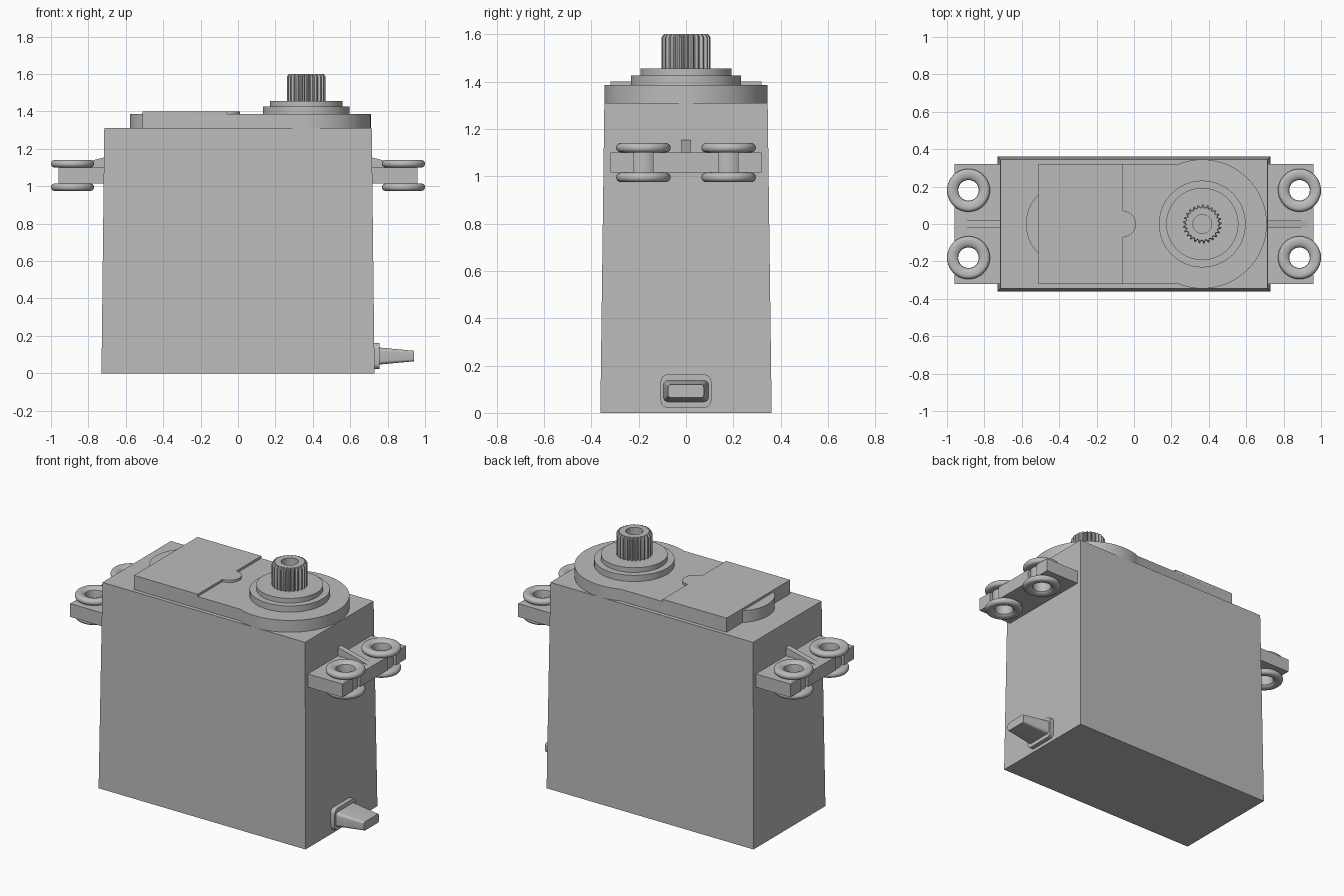
import bpy
import bmesh
from math import sin, cos, radians, pi, asin, degrees

cube = bpy.data.objects.get("Cube")
if cube:
    bpy.data.objects.remove(cube, do_unlink=True)

grey = bpy.data.materials.new("plain grey")
grey.use_nodes = True
colour = (0.5, 0.5, 0.5, 1)
grey.diffuse_color = colour
grey.node_tree.nodes["Principled BSDF"].inputs["Base Color"].default_value = colour

SHAFT_X = 0.365
GROMMET_X, GROMMET_Y = 0.885, 0.18


def loft(name, rings, closed=False, smooth=True, mirror=None):
    """Skin a list of equal-length rings; cap the ends or join last to first."""
    bm = bmesh.new()
    loops = [[bm.verts.new(p) for p in ring] for ring in rings]
    pairs = list(zip(loops, loops[1:]))
    if closed:
        pairs.append((loops[-1], loops[0]))
    else:
        bm.faces.new(loops[0])
        bm.faces.new(loops[-1])
    for a, b in pairs:
        for i in range(len(a)):
            bm.faces.new((a[i - 1], a[i], b[i], b[i - 1]))
    bmesh.ops.recalc_face_normals(bm, faces=bm.faces)
    mesh = bpy.data.meshes.new(name)
    bm.to_mesh(mesh)
    bm.free()
    mesh.materials.append(grey)
    ob = bpy.data.objects.new(name, mesh)
    bpy.context.collection.objects.link(ob)
    if mirror:
        mod = ob.modifiers.new("mirror", "MIRROR")
        mod.use_axis = mirror
    if smooth:
        bpy.ops.object.select_all(action="DESELECT")
        ob.select_set(True)
        bpy.context.view_layer.objects.active = ob
        bpy.ops.object.shade_smooth_by_angle(angle=radians(32))
    return ob


def arc(cx, cy, r, start, end, n):
    steps = [radians(start + (end - start) * i / n) for i in range(n + 1)]
    return [(cx + r * cos(a), cy + r * sin(a)) for a in steps]


def circle(cx, cy, r, n=64):
    return arc(cx, cy, r, 0, 360, n)[:-1]


def rect(hx, hy):
    return [(-hx, -hy), (hx, -hy), (hx, hy), (-hx, hy)]


def at_z(outline, z):
    return [(x, y, z) for x, y in outline]


def prism(name, outline, z0, z1, **options):
    return loft(name, [at_z(outline, z0), at_z(outline, z1)], **options)


# Tapered main case
loft("case", [at_z(rect(0.73, 0.362), 0), at_z(rect(0.715, 0.345), 1.31)], smooth=False)

# Top cover: large round end, straight sides, small bulge at the far end
cover = arc(SHAFT_X, 0, 0.345, -112, 112, 56)
cover += [(-0.51, 0.32)] + arc(-0.36, 0, 0.218, 133, 227, 20) + [(-0.51, -0.32)]
prism("top_cover", cover, 1.31, 1.385)

# Raised plate with a half-round tab
plate = [(-0.51, -0.32), (-0.06, -0.32)] + arc(-0.06, 0, 0.07, -90, 90, 20)
plate += [(-0.06, 0.32), (-0.51, 0.32)]
prism("raised_plate", plate, 1.38, 1.4)

# Stepped collar around the shaft
prism("lower_collar", circle(SHAFT_X, 0, 0.232), 1.38, 1.425)
prism("upper_collar", circle(SHAFT_X, 0, 0.193), 1.42, 1.455)

# Splined output shaft with a blind screw hole
TEETH = 25


def spline(root, tip):
    points = []
    for i in range(TEETH * 4):
        a = 2 * pi * i / (TEETH * 4)
        r = tip if i % 4 < 2 else root
        points.append((SHAFT_X + r * cos(a), r * sin(a)))
    return points


bore = circle(SHAFT_X, 0, 0.05, TEETH * 4)
loft("splined_shaft", [
    at_z(spline(0.09, 0.104), 1.45),
    at_z(spline(0.09, 0.104), 1.587),
    at_z(spline(0.085, 0.093), 1.6),
    at_z(bore, 1.6),
    at_z(bore, 1.48),
])

# Mounting ears with keyhole slots open at the outer edge
NECK, SLOT = 0.07, 0.04
mouth = degrees(asin(SLOT / NECK))
ear = [(0.7, -0.32), (0.96, -0.32)]
for y in (-GROMMET_Y, GROMMET_Y):
    ear.append((0.96, y - SLOT))
    ear += arc(GROMMET_X, y, NECK, -mouth, mouth - 360, 28)
    ear.append((0.96, y + SLOT))
ear += [(0.96, 0.32), (0.7, 0.32)]
prism("mounting_ears", ear, 1.015, 1.1, mirror=(True, False, False))

# Sloping rib on each ear
rib = [(0.7, 1.09), (0.925, 1.09), (0.925, 1.1), (0.7, 1.158)]
loft("ear_ribs", [[(x, y, z) for x, z in rib] for y in (-0.018, 0.018)],
     smooth=False, mirror=(True, False, False))

# Rounded grommets, with the half profile reflected about the ear's mid height
MID = 1.0575
half = [(NECK, 0.0425), (0.096, 0.0425)]
half += [(0.095 + r, 0.0625 + h) for r, h in arc(0, 0, 0.02, -60, 90, 8)]
half += [(0.078, 0.081), (0.065, 0.076), (0.057, 0.068), (0.055, 0.058)]
profile = [(r, MID + h) for r, h in half] + [(r, MID - h) for r, h in reversed(half)]
loft("grommets", [at_z(circle(GROMMET_X, GROMMET_Y, r, 40), z) for r, z in profile],
     closed=True, mirror=(True, True, False))


# Cable boot: rounded flange and tapering sleeve
def boot_ring(x, hy, hz, r):
    ring = []
    for i, (sy, sz) in enumerate(((1, 1), (-1, 1), (-1, -1), (1, -1))):
        corner = arc(sy * (hy - r), sz * (hz - r), r, 90 * i, 90 * i + 90, 6)
        ring += [(x, y, 0.092 + z) for y, z in corner]
    return ring


loft("boot_flange", [boot_ring(0.7, 0.107, 0.07, 0.03), boot_ring(0.757, 0.107, 0.07, 0.03)])
loft("boot_sleeve", [boot_ring(0.75, 0.096, 0.046, 0.02), boot_ring(0.942, 0.075, 0.028, 0.012)])
